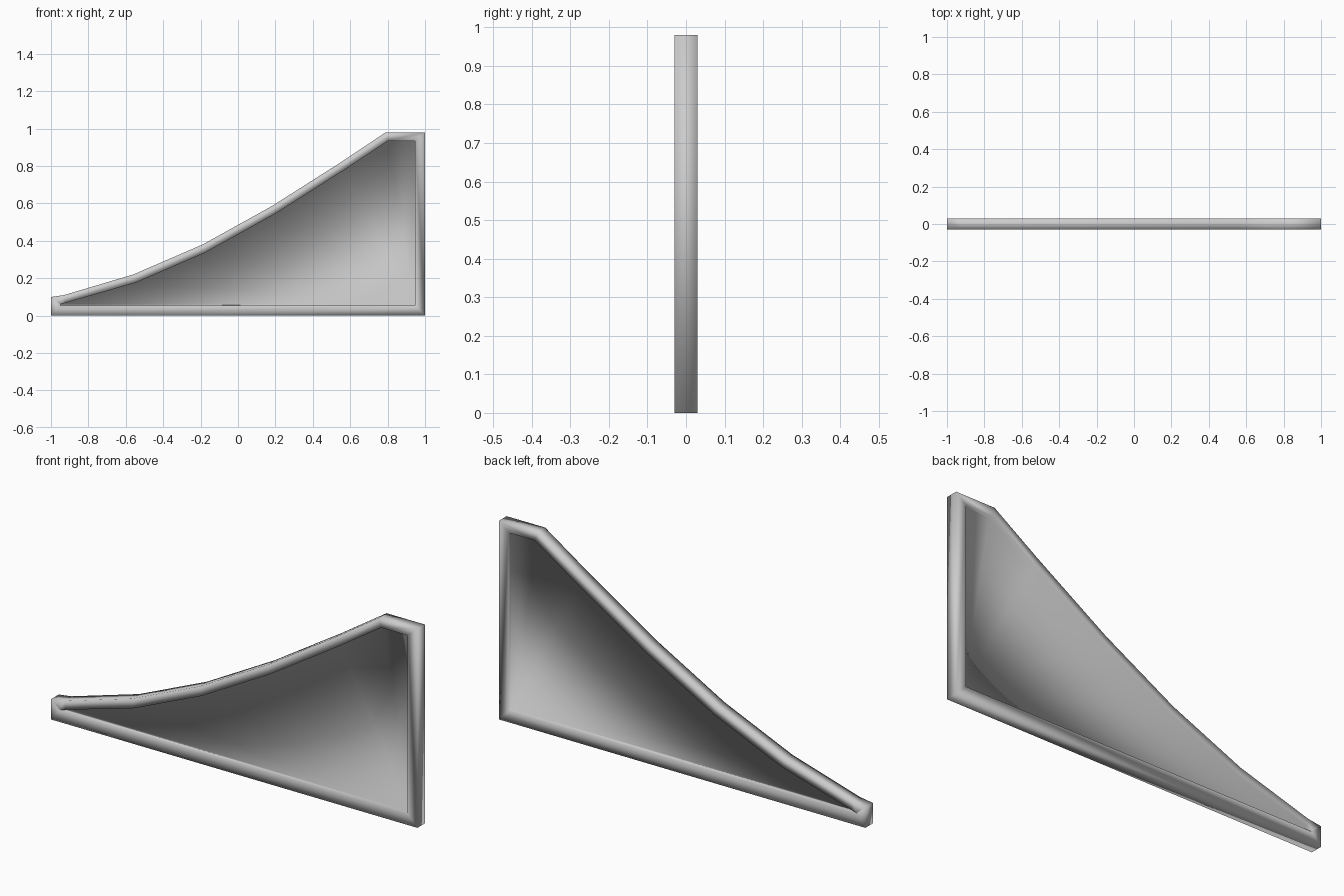
import bpy, bmesh

if "Cube" in bpy.data.objects:
    bpy.data.objects.remove(bpy.data.objects["Cube"])

HALF = 0.03    # half thickness of the rim
PANEL = 0.01   # half thickness of the recessed panel

# Matching outer and inner outlines (x, z)
OUTER = [(-1, 0), (1, 0), (1, 0.98), (0.79, 0.98), (0.55, 0.82), (0.18, 0.585),
         (-0.19, 0.38), (-0.56, 0.22), (-0.93, 0.11), (-1, 0.10)]
INNER = [(-0.95, 0.055), (0.947, 0.055), (0.947, 0.935), (0.803, 0.935),
         (0.57, 0.78), (0.20, 0.545), (-0.175, 0.337), (-0.545, 0.177),
         (-0.92, 0.069), (-0.95, 0.061)]

bm = bmesh.new()


def loop(points, y):
    return [bm.verts.new((x, y, z)) for x, z in points]


def bridge(a, b):
    n = len(a)
    for i in range(n):
        j = (i + 1) % n
        bm.faces.new((a[i], a[j], b[j], b[i]))


# Rim face, recess wall and panel on each side
edges = []
for side in (-1, 1):
    outer = loop(OUTER, side * HALF)
    inner = loop(INNER, side * HALF)
    floor = loop(INNER, side * PANEL)
    bridge(outer, inner)
    bridge(inner, floor)
    bm.faces.new(floor)
    edges.append(outer)

# Outer edge of the rim
bridge(edges[0], edges[1])
bmesh.ops.recalc_face_normals(bm, faces=bm.faces)

mesh = bpy.data.meshes.new("ramp_side_panel")
bm.to_mesh(mesh)
bm.free()
mesh.shade_smooth()
panel = bpy.data.objects.new("ramp_side_panel", mesh)
bpy.context.collection.objects.link(panel)
